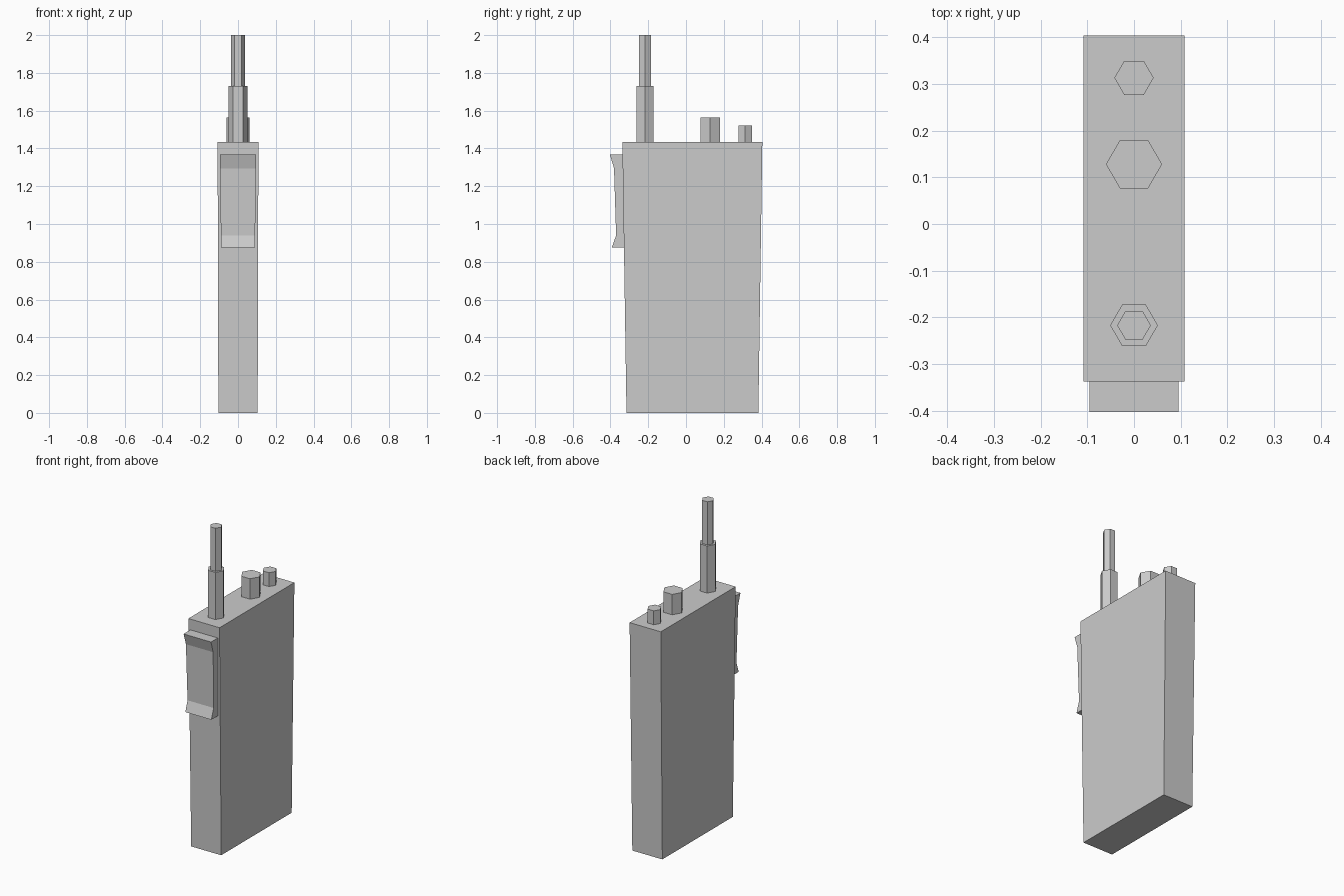
import bpy
import bmesh
from mathutils import Matrix

cube = bpy.data.objects.get("Cube")
if cube:
    bpy.data.objects.remove(cube, do_unlink=True)

grey = bpy.data.materials.new("plain_grey")
grey.use_nodes = True
grey.diffuse_color = (0.6, 0.6, 0.6, 1)
grey.node_tree.nodes["Principled BSDF"].inputs["Base Color"].default_value = (0.6, 0.6, 0.6, 1)


def finish(name, bm):
    bmesh.ops.recalc_face_normals(bm, faces=bm.faces)
    mesh = bpy.data.meshes.new(name)
    bm.to_mesh(mesh)
    bm.free()
    mesh.materials.append(grey)
    obj = bpy.data.objects.new(name, mesh)
    bpy.context.collection.objects.link(obj)


def side_profile(name, points, half_width):
    """Extrude a (y, z) outline across x; half_width gives the half width at height z."""
    bm = bmesh.new()
    left, right = ([bm.verts.new((s * half_width(z), y, z)) for y, z in points] for s in (1, -1))
    bm.faces.new(left)
    bm.faces.new(right[::-1])
    n = len(points)
    for i in range(n):
        j = (i + 1) % n
        bm.faces.new((left[i], right[i], right[j], left[j]))
    finish(name, bm)


def hex_post(name, y, radius, bottom, top):
    """Upright six-sided post with corners pointing along x."""
    bm = bmesh.new()
    bmesh.ops.create_cone(bm, cap_ends=True, segments=6, radius1=radius, radius2=radius,
                          depth=top - bottom)
    corner = max(bm.verts, key=lambda v: v.co.x)
    if abs(corner.co.y) > 0.001:
        bmesh.ops.rotate(bm, verts=bm.verts, matrix=Matrix.Rotation(0.5235988, 3, "Z"))
    bmesh.ops.translate(bm, verts=bm.verts, vec=(0, y, (bottom + top) / 2))
    finish(name, bm)


# Tapered body
DECK = 1.435
side_profile("body", [(-0.315, 0), (0.383, 0), (0.404, DECK), (-0.337, DECK)],
             lambda z: 0.104 + 0.004 * z / DECK)

# Push-to-talk button with flared ends
side_profile("talk_button",
             [(-0.32, 0.875), (-0.393, 0.875), (-0.37, 0.94), (-0.381, 1.295),
              (-0.403, 1.367), (-0.32, 1.367)],
             lambda z: 0.09 + 0.005 * (z - 0.875) / 0.492)

# Antenna and control knobs on the top deck
hex_post("antenna_base", -0.217, 0.051, DECK - 0.01, 1.73)
hex_post("antenna_tip", -0.217, 0.036, 1.72, 2.0)
hex_post("large_knob", 0.128, 0.06, DECK - 0.01, 1.563)
hex_post("small_knob", 0.313, 0.042, DECK - 0.01, 1.522)
